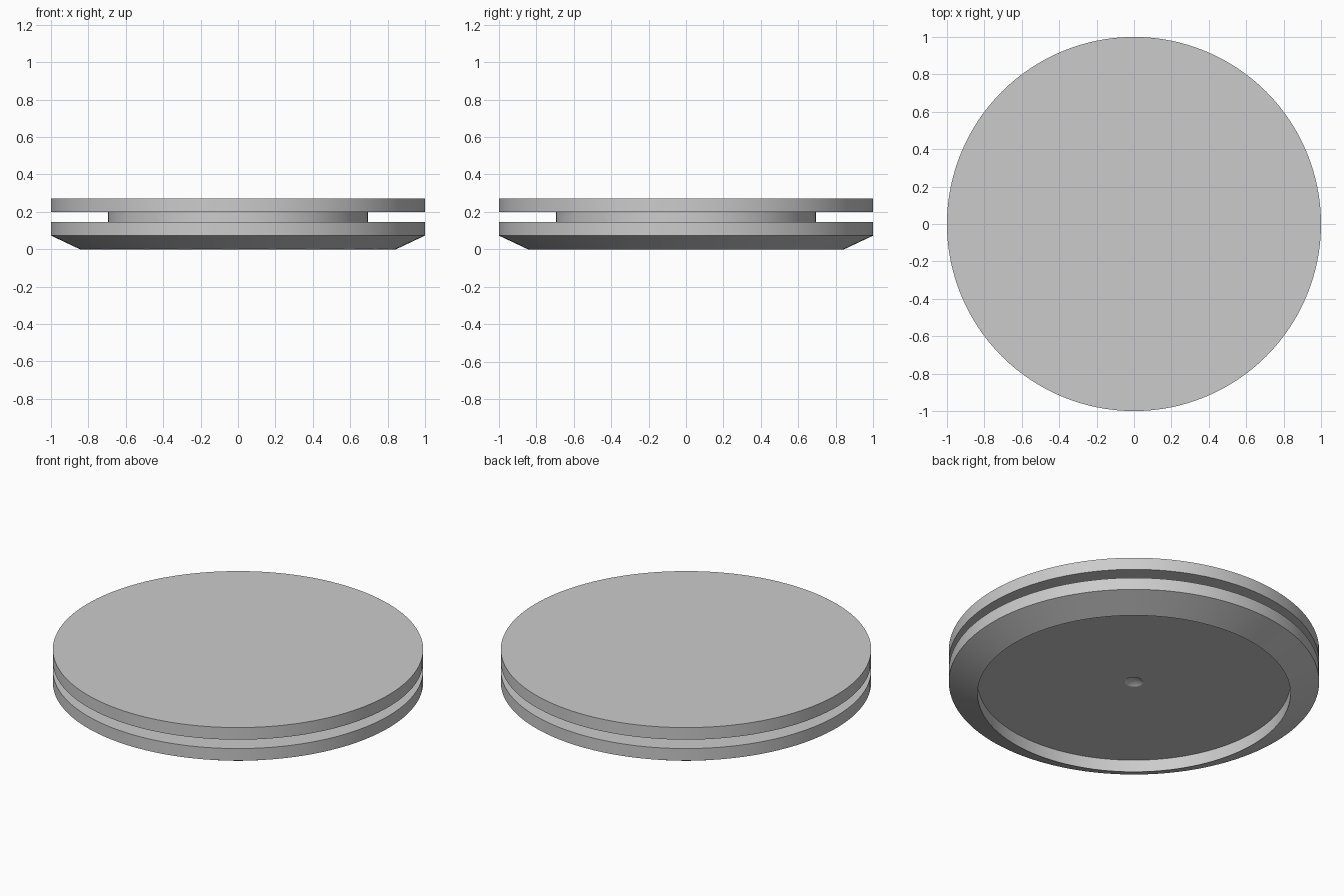
import bpy, bmesh, math

cube = bpy.data.objects.get("Cube")
if cube:
    bpy.data.objects.remove(cube, do_unlink=True)

grey = bpy.data.materials.new("plain_grey")
grey.use_nodes = True
colour = (0.6, 0.6, 0.6, 1)
grey.diffuse_color = colour
grey.node_tree.nodes["Principled BSDF"].inputs["Base Color"].default_value = colour

SEGMENTS = 128


def turned_part(name, profile):
    """Spin a (radius, height) profile about the z axis."""
    bm = bmesh.new()
    verts = [bm.verts.new((r, 0, z)) for r, z in profile]
    edges = [bm.edges.new(pair) for pair in zip(verts, verts[1:])]
    bmesh.ops.spin(bm, geom=verts + edges, cent=(0, 0, 0), axis=(0, 0, 1),
                   angle=math.tau, steps=SEGMENTS, use_duplicate=False)
    bmesh.ops.remove_doubles(bm, verts=bm.verts, dist=0.0001)
    bmesh.ops.recalc_face_normals(bm, faces=bm.faces)
    mesh = bpy.data.meshes.new(name)
    bm.to_mesh(mesh)
    bm.free()
    mesh.materials.append(grey)
    part = bpy.data.objects.new(name, mesh)
    bpy.context.collection.objects.link(part)
    bpy.ops.object.select_all(action="DESELECT")
    part.select_set(True)
    bpy.context.view_layer.objects.active = part
    bpy.ops.object.shade_smooth_by_angle(angle=math.radians(20))
    return part


# Grooved disc: hollow underside with a centre dimple, sloped skirt, waist, flat top
turned_part("grooved_disc", [
    (0, 0.105), (0.05, 0.073),             # centre dimple
    (0.845, 0.073), (0.845, 0),            # recessed floor and its wall
    (1, 0.073), (1, 0.145),                # sloped skirt and lower rim
    (0.695, 0.145), (0.695, 0.198),        # waist
    (1, 0.198), (1, 0.27), (0, 0.27),      # upper rim and top
])
